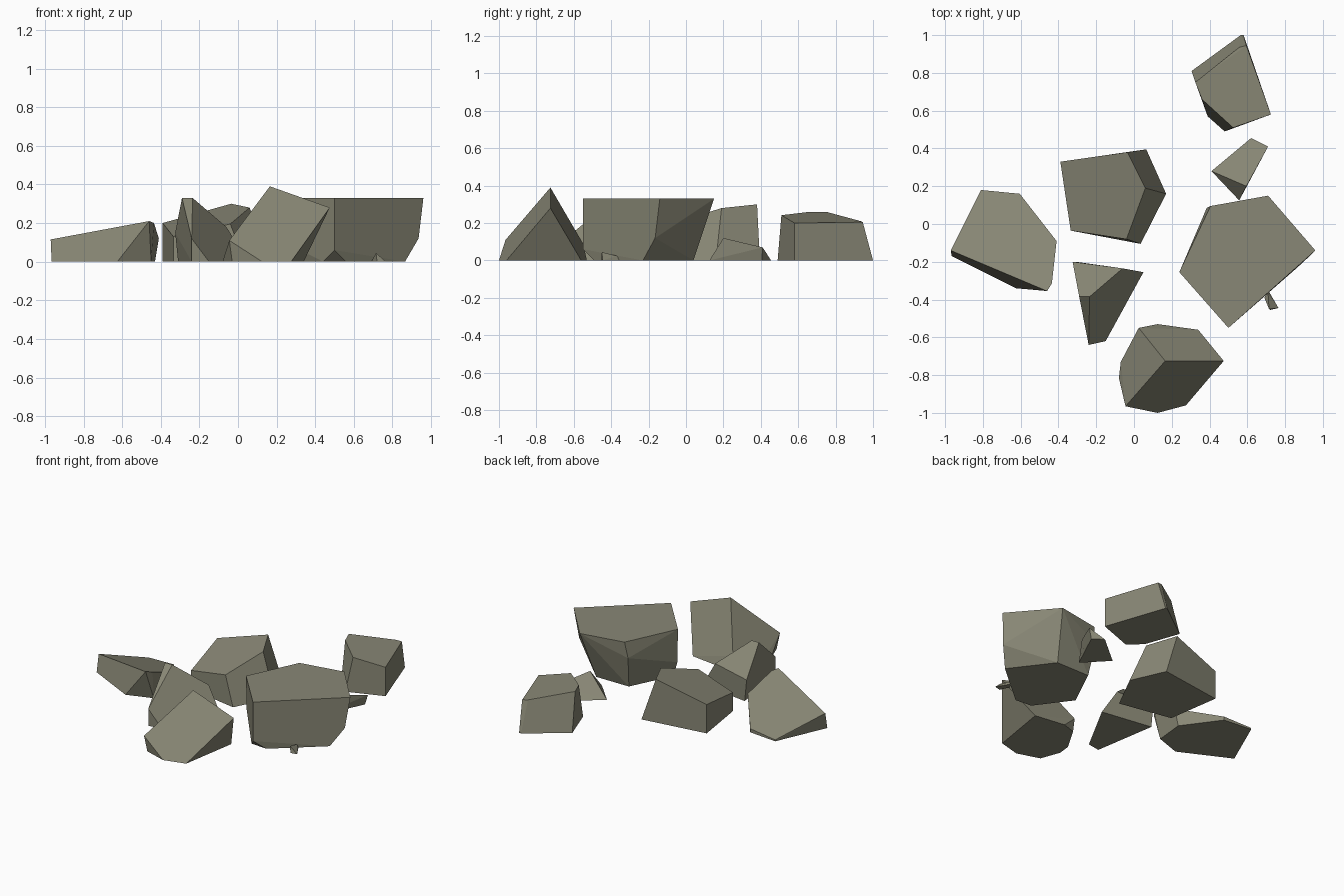
import bpy, bmesh, math

stone = bpy.data.materials.new("olive_stone")
stone.diffuse_color = (0.25, 0.245, 0.18, 1)


def rock(name, base, upper):
    """Convex chipped stone: ground outline (x, y) plus raised corners (x, y, z)."""
    bm = bmesh.new()
    for x, y in base:
        bm.verts.new((x, y, 0))
    for p in upper:
        bm.verts.new(p)
    hull = bmesh.ops.convex_hull(bm, input=bm.verts[:])
    loose = {g for g in hull["geom_interior"] + hull["geom_unused"]
             if isinstance(g, bmesh.types.BMVert)}
    bmesh.ops.delete(bm, geom=list(loose), context='VERTS')
    # merge nearly coplanar triangles into clean facets
    bmesh.ops.dissolve_limit(bm, angle_limit=math.radians(4),
                             verts=bm.verts[:], edges=bm.edges[:])
    bmesh.ops.recalc_face_normals(bm, faces=bm.faces[:])
    mesh = bpy.data.meshes.new(name)
    bm.to_mesh(mesh)
    bm.free()
    mesh.materials.append(stone)
    bpy.context.collection.objects.link(bpy.data.objects.new(name, mesh))


# wedge on the left, sloping down to the back
rock("left_rock",
     [(-.81, .18), (-.605, .16), (-.43, -.08), (-.45, -.28), (-.625, -.34), (-.965, -.17)],
     [(-.97, -.14, .115), (-.46, -.355, .21), (-.435, -.315, .2), (-.41, -.09, .12),
      (-.605, .16, .025), (-.81, .18, .01)])

# tilted block in the middle
rock("middle_rock",
     [(-.39, .33), (.065, .395), (.17, .16), (.035, -.105), (-.07, -.085), (-.335, -.035)],
     [(-.39, .33, .2), (-.035, .38, .3), (.06, .19, .28), (-.04, -.08, .195),
      (-.335, -.035, .13)])

# block at the back right
rock("back_rock",
     [(.305, .81), (.565, 1), (.58, 1), (.725, .58), (.48, .49), (.39, .57)],
     [(.525, .51, .242), (.36, .66, .26), (.325, .75, .26), (.557, .935, .21),
      (.595, .945, .205), (.725, .58, .2)])

# small stone behind the large one
rock("small_rock",
     [(.41, .28), (.62, .455), (.69, .405), (.557, .125)],
     [(.595, .2, .12), (.71, .41, .07)])

# large flat-topped boulder, undercut at the back right
rock("large_rock",
     [(.56, -.49), (.44, -.48), (.27, -.25), (.41, .04), (.66, .04), (.865, -.23)],
     [(.5, -.55, .33), (.24, -.255, .33), (.405, .095, .33), (.71, .15, .33),
      (.96, -.14, .33), (.935, -.165, .12), (.385, .085, .22), (.5, -.55, .06),
      (.245, -.255, .1)])

# peaked boulder at the front
rock("front_rock",
     [(.125, -.53), (.34, -.56), (.275, -.96), (.125, -1), (-.03, -.95), (-.08, -.815),
      (-.07, -.73), (.03, -.56)],
     [(.165, -.725, .39), (.475, -.725, .28), (-.045, -.965, .11), (.025, -.55, .09)])

# pointed shard at the front left
rock("shard_rock",
     [(-.31, -.2), (.05, -.255), (-.15, -.62), (-.24, -.635)],
     [(-.29, -.385, .33), (-.235, -.385, .33), (-.06, -.235, .18), (-.325, -.2, .15),
      (-.24, -.64, .12)])

# chip tucked under the large boulder
rock("chip",
     [(.72, -.455), (.765, -.445), (.71, -.35), (.69, -.39)],
     [(.715, -.45, .045), (.71, -.37, .025)])
